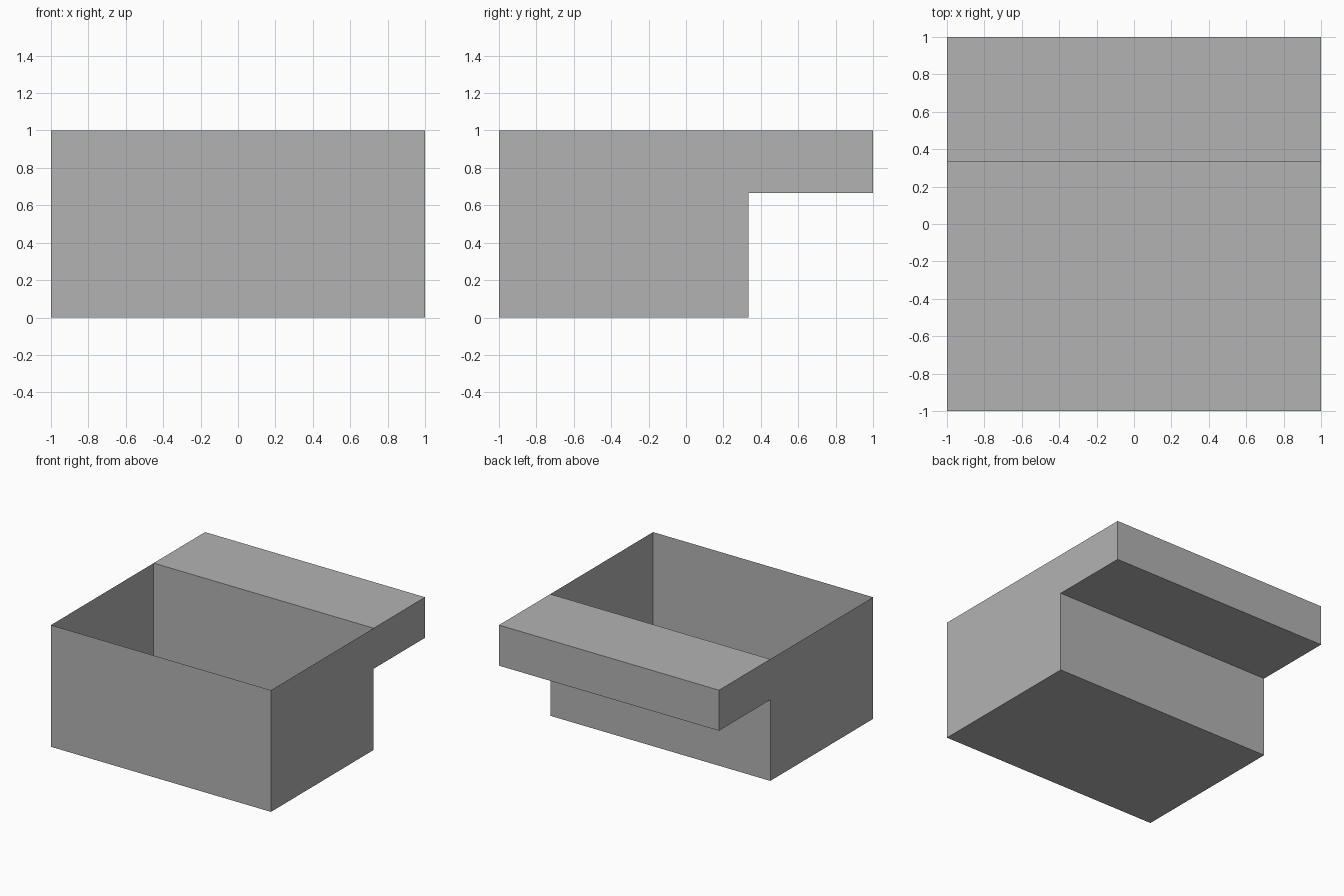
import bpy
import bmesh

cube = bpy.data.objects.get("Cube")
if cube:
    bpy.data.objects.remove(cube, do_unlink=True)

grey = bpy.data.materials.new("plain grey")
grey.use_nodes = True
colour = (0.45, 0.45, 0.45, 1)
grey.diffuse_color = colour
grey.node_tree.nodes["Principled BSDF"].inputs["Base Color"].default_value = colour

STEP_Y = 1 / 3   # where the tray ends and the ledge begins
LEDGE_Z = 2 / 3  # underside of the ledge


def box(name, y0, y1, z0, z1, skip):
    """Thin-walled box across the full width; skip(normal) picks faces left open."""
    bm = bmesh.new()
    bmesh.ops.create_cube(bm, size=2)
    for v in bm.verts:
        v.co.y = y1 if v.co.y > 0 else y0
        v.co.z = z1 if v.co.z > 0 else z0
    bm.normal_update()
    open_faces = [f for f in bm.faces if skip(f.normal)]
    bmesh.ops.delete(bm, geom=open_faces, context='FACES_ONLY')
    mesh = bpy.data.meshes.new(name)
    bm.to_mesh(mesh)
    bm.free()
    mesh.materials.append(grey)
    obj = bpy.data.objects.new(name, mesh)
    bpy.context.collection.objects.link(obj)
    return obj


# Open-topped tray
box("tray", -1, STEP_Y, 0, 1, lambda n: n.z > 0.5)

# Overhanging back ledge, closed at the front by the tray wall
box("back_ledge", STEP_Y, 1, LEDGE_Z, 1, lambda n: n.y < -0.5)
